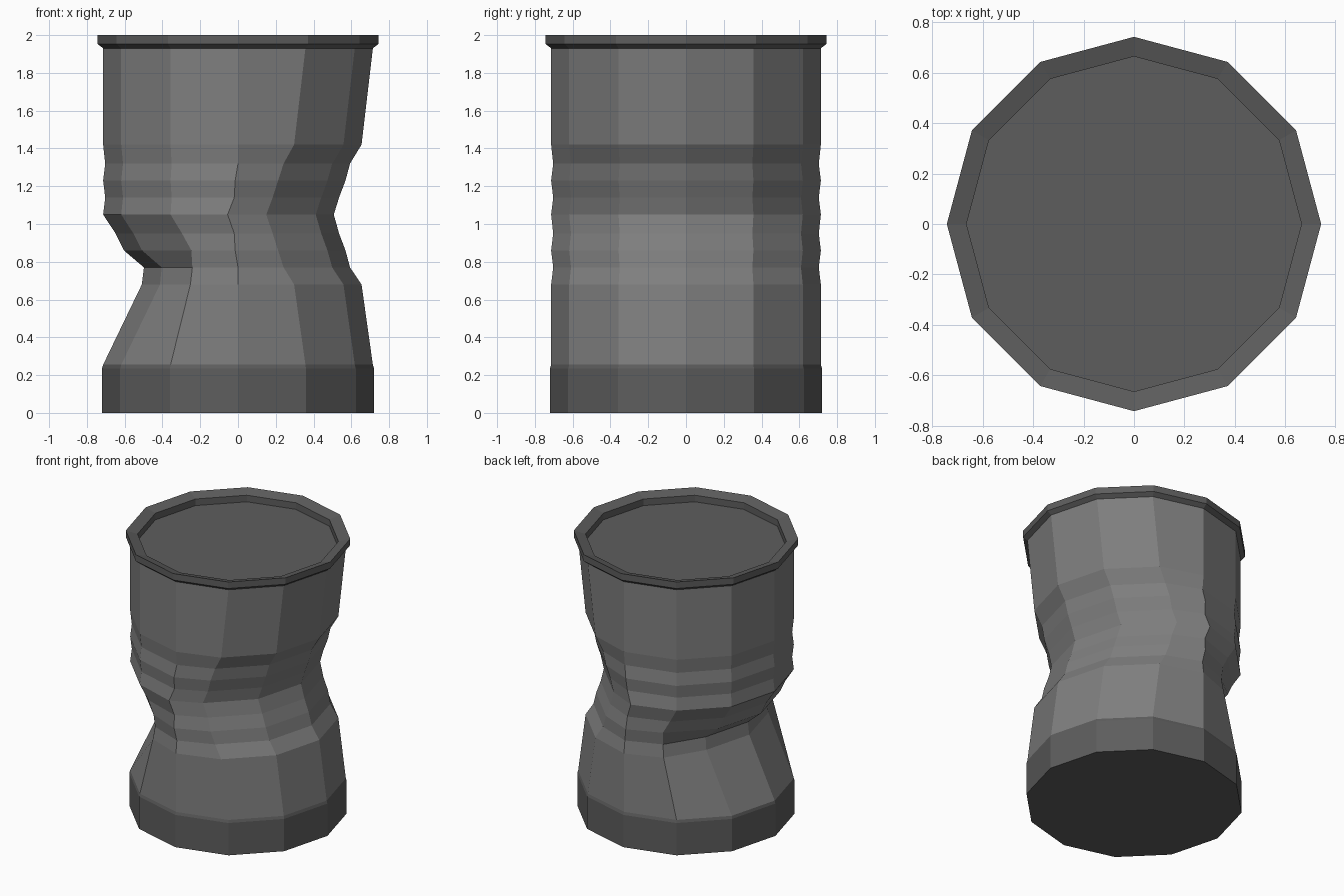
import bpy, bmesh
from math import sin, cos, radians

if "Cube" in bpy.data.objects:
    bpy.data.objects.remove(bpy.data.objects["Cube"])

N = 12


def grey(name, v):
    m = bpy.data.materials.new(name)
    m.diffuse_color = (v, v, v, 1)
    m.use_nodes = True
    m.node_tree.nodes["Principled BSDF"].inputs["Base Color"].default_value = m.diffuse_color
    return m


body_grey = grey("body_grey", 0.21)
end_grey = grey("end_grey", 0.11)


def ring_points(r, z, shifts=None):
    pts = []
    for i in range(N):
        deg = i * 360 // N
        dx = shifts(deg) if shifts else 0
        pts.append((r * cos(radians(deg)) + dx, r * sin(radians(deg)), z))
    return pts


def loft(name, rings, material, cap_start=False, cap_end=False):
    bm = bmesh.new()
    loops = [[bm.verts.new(p) for p in ring] for ring in rings]
    for a, b in zip(loops, loops[1:]):
        for i in range(N):
            j = (i + 1) % N
            bm.faces.new((a[i], a[j], b[j], b[i]))
    if cap_start:
        bm.faces.new(loops[0][::-1])
    if cap_end:
        bm.faces.new(loops[-1])
    mesh = bpy.data.meshes.new(name)
    bm.to_mesh(mesh)
    bm.free()
    mesh.materials.append(material)
    obj = bpy.data.objects.new(name, mesh)
    bpy.context.collection.objects.link(obj)
    return obj


def dent(right, mid, left, left_inner):
    """Sideways push for the right side, front/back seam and left side."""
    def shift(deg):
        a = min(deg, 360 - deg)
        if a <= 60:
            return -right
        if a == 90:
            return -mid
        return left_inner if a == 120 else left
    return shift


# Base band with closed bottom
loft("base_band", [ring_points(0.72, 0), ring_points(0.72, 0.235),
                   ring_points(0.714, 0.255)], end_grey, cap_start=True)

# Crumpled body: height, radius, push right, seam, left, left inner
rows = [
    (0.68, 0.714, 0.06, 0.0, 0.205, 0.105),
    (0.77, 0.703, 0.11, 0.0, 0.205, 0.11),
    (0.86, 0.714, 0.145, 0.015, 0.11, 0.11),
    (0.95, 0.703, 0.168, 0.02, 0.055, 0.055),
    (1.05, 0.714, 0.207, 0.055, 0, 0),
    (1.14, 0.703, 0.168, 0.02, 0, 0),
    (1.23, 0.714, 0.145, 0.015, 0, 0),
    (1.32, 0.703, 0.11, 0.0, 0, 0),
    (1.42, 0.714, 0.06, 0.0, 0, 0),
]
body = [ring_points(0.714, 0.255)]
body += [ring_points(r, z, dent(*push)) for z, r, *push in rows]
body.append(ring_points(0.714, 1.93))
loft("crushed_body", body, body_grey)

# Rolled rim, its top sloping inward
loft("rim", [ring_points(r, z) for r, z in
             [(0.714, 1.93), (0.743, 1.953), (0.743, 2.0), (0.665, 1.978)]],
     end_grey)

# Recessed lid
loft("lid", [ring_points(0.665, 1.978), ring_points(0.665, 1.93)],
     end_grey, cap_end=True)
